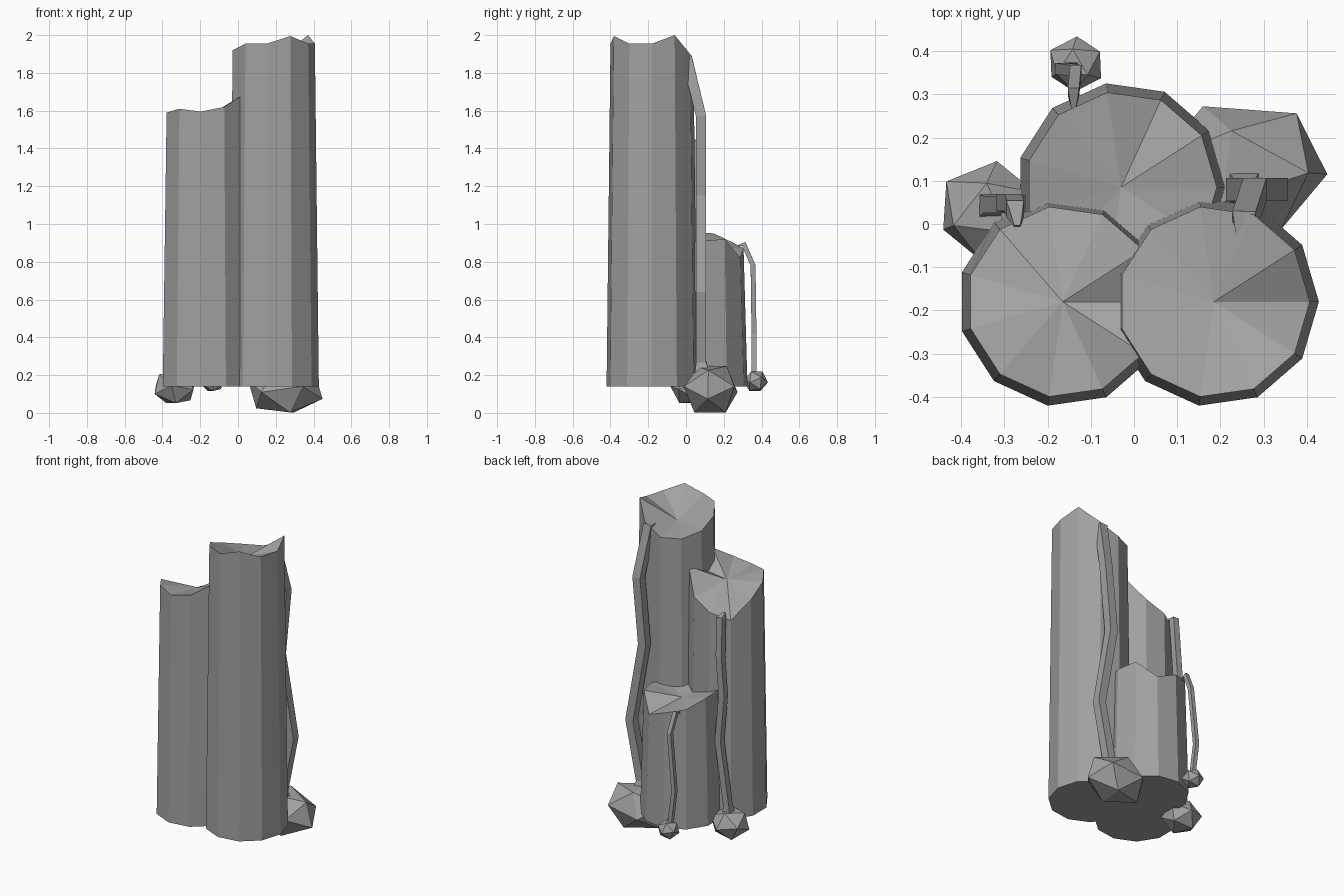
import bpy, bmesh, math
from mathutils import Vector, Matrix

cube = bpy.data.objects.get("Cube")
if cube:
    bpy.data.objects.remove(cube, do_unlink=True)

stone = bpy.data.materials.new("stone_grey")
stone.use_nodes = True
GREY = (0.36, 0.36, 0.36, 1)
stone.diffuse_color = GREY
stone.node_tree.nodes["Principled BSDF"].inputs["Base Color"].default_value = GREY

SIDES = 11
BASE_Z, BASE_R, TOP_R = 0.14, 0.243, 0.222


def finish(name, bm):
    bmesh.ops.recalc_face_normals(bm, faces=bm.faces)
    mesh = bpy.data.meshes.new(name)
    bm.to_mesh(mesh)
    bm.free()
    mesh.materials.append(stone)
    obj = bpy.data.objects.new(name, mesh)
    bpy.context.collection.objects.link(obj)


def bridge(bm, a, b):
    for i in range(len(a)):
        j = (i + 1) % len(a)
        bm.faces.new((a[i], a[j], b[j], b[i]))


def column(name, x, y, centre_z, rim):
    """Tapered eleven-sided column with a broken, uneven fan top."""
    bm = bmesh.new()

    def ring(r, heights):
        step = math.tau / SIDES
        return [bm.verts.new((x + r * math.cos(k * step), y + r * math.sin(k * step), z))
                for k, z in enumerate(heights)]

    low = ring(BASE_R, [BASE_Z] * SIDES)
    top = ring(TOP_R, rim)
    bridge(bm, low, top)
    bm.faces.new(low[::-1])
    hub = bm.verts.new((x, y, centre_z))
    for i in range(SIDES):
        bm.faces.new((top[i], top[(i + 1) % SIDES], hub))
    finish(name, bm)


def rock(name, centre, size, tilt, turn):
    """Squashed twenty-sided rock, size being its half extents."""
    phi = (1 + math.sqrt(5)) / 2
    rot = Matrix.Rotation(turn, 3, 'Z') @ Matrix.Rotation(tilt, 3, 'Y')
    bm = bmesh.new()
    for a in (-1, 1):
        for b in (-phi, phi):
            for p in ((0, a, b), (a, b, 0), (b, 0, a)):
                v = rot @ (Vector(p) / phi)
                bm.verts.new([c + s * q for c, s, q in zip(centre, size, v)])
    bmesh.ops.convex_hull(bm, input=bm.verts)
    finish(name, bm)


def vine(name, path, half):
    """Square stem along a bent path: pointed at the tip, flared at the root."""
    pts = [Vector(p) for p in path]
    bm = bmesh.new()
    rings = []
    for i, p in enumerate(pts):
        t = (pts[min(i + 1, len(pts) - 1)] - pts[max(i - 1, 0)]).normalized()
        side = Vector((1, 0, 0))
        side = (side - t * side.dot(t)).normalized()
        out = t.cross(side)
        w = half * (0.35 if i == 0 else 1.7 if i == len(pts) - 1 else 1)
        rings.append([bm.verts.new(p + w * (side * a + out * b))
                      for a, b in ((1, 1), (-1, 1), (-1, -1), (1, -1))])
    for a, b in zip(rings, rings[1:]):
        bridge(bm, a, b)
    bm.faces.new(rings[0])
    bm.faces.new(rings[-1])
    finish(name, bm)


# Columns
column("tall_column", 0.185, -0.18, 1.86,
       [1.955, 2.0, 1.9, 1.84, 1.84, 1.87, 1.92, 1.955, 1.955, 1.995, 1.955])
column("middle_column", -0.165, -0.18, 1.57,
       [1.6, 1.65, 1.51, 1.45, 1.41, 1.52, 1.59, 1.61, 1.595, 1.62, 1.68])
column("short_column", -0.03, 0.085, 0.88,
       [0.91, 0.92, 0.82, 0.87, 0.9, 0.95, 0.96, 0.95, 0.93, 0.92, 0.9])

# Rocks at the foot
rock("large_rock", (0.25, 0.13, 0.125), (0.18, 0.135, 0.125), -0.2, -0.1)
rock("side_rock", (-0.335, 0.03, 0.135), (0.105, 0.1, 0.085), 0.2, 0.4)
rock("small_rock", (-0.135, 0.37, 0.168), (0.058, 0.055, 0.052), 0.2, 0.5)

# Vines climbing from each rock
vine("large_vine", [(0.25, -0.06, 1.87), (0.255, 0.005, 1.88), (0.28, 0.08, 1.57),
                    (0.24, 0.08, 1.15), (0.33, 0.08, 0.64), (0.255, 0.08, 0.27),
                    (0.255, 0.09, 0.18)], 0.027)
vine("side_vine", [(-0.27, -0.005, 1.45), (-0.275, 0.035, 1.44), (-0.28, 0.05, 1.2),
                   (-0.3, 0.05, 0.95), (-0.27, 0.045, 0.65), (-0.33, 0.045, 0.25),
                   (-0.335, 0.04, 0.15)], 0.02)
vine("small_vine", [(-0.14, 0.265, 0.88), (-0.14, 0.305, 0.895), (-0.135, 0.355, 0.78),
                    (-0.17, 0.36, 0.42), (-0.145, 0.36, 0.22), (-0.14, 0.365, 0.17)], 0.013)
